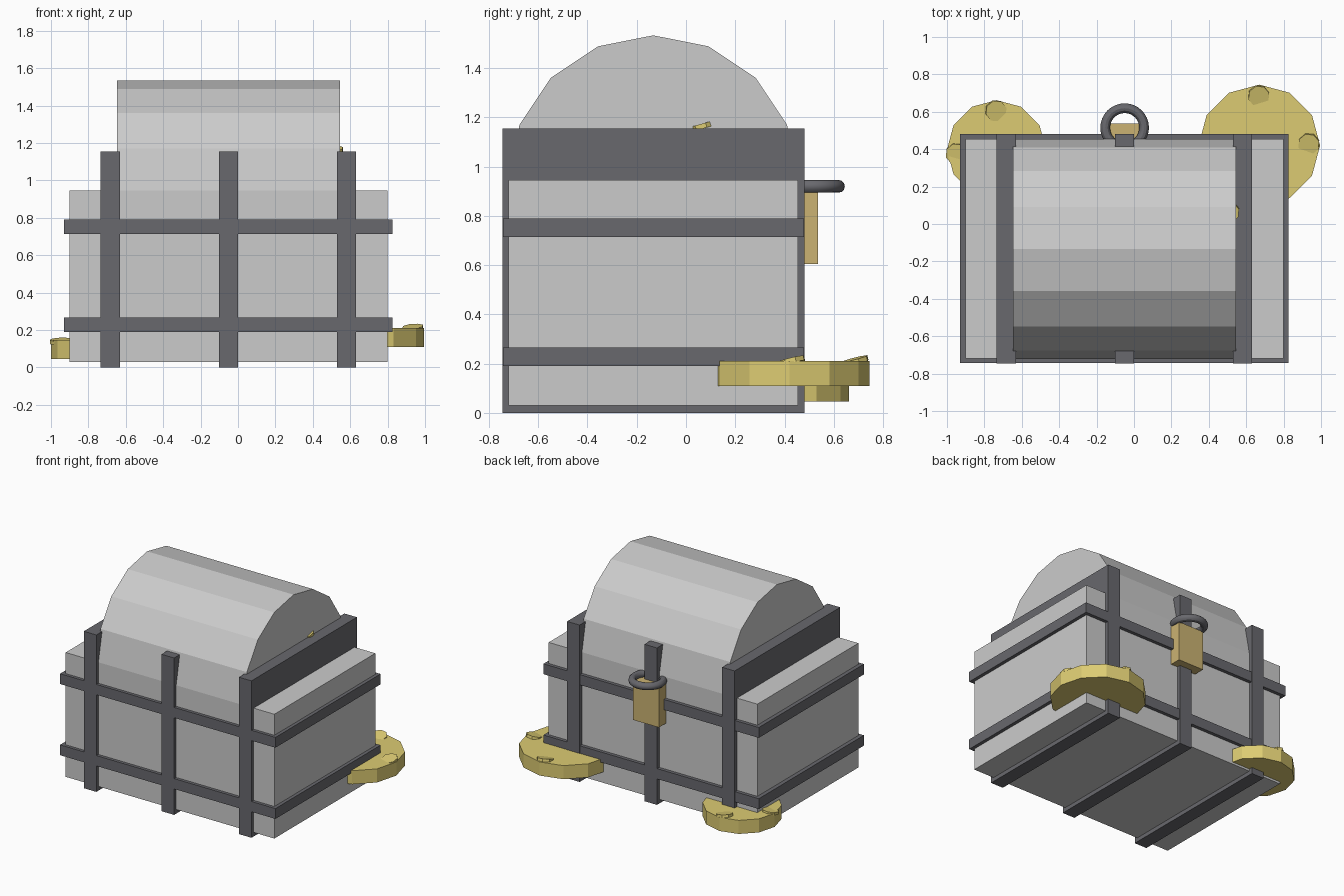
import bpy, math
from mathutils import Matrix

if "Cube" in bpy.data.objects:
    bpy.data.objects.remove(bpy.data.objects["Cube"])


def material(name, rgb):
    m = bpy.data.materials.new(name)
    m.diffuse_color = (*rgb, 1)
    m.use_nodes = True
    m.node_tree.nodes["Principled BSDF"].inputs["Base Color"].default_value = m.diffuse_color
    return m


IRON = material("dark_iron", (0.14, 0.14, 0.155))
BRASS = material("brass", (0.6, 0.45, 0.17))
GOLD = material("gold", (0.72, 0.6, 0.17))


def finish(name, mat):
    ob = bpy.context.object
    ob.name = name
    if mat:
        ob.data.materials.append(mat)
    return ob


def box(name, x, y, z, mat=None):
    """Box from (min, max) ranges."""
    bpy.ops.mesh.primitive_cube_add(size=1)
    ob = finish(name, mat)
    ob.data.transform(Matrix.Translation([sum(r) / 2 for r in (x, y, z)])
                      @ Matrix.Diagonal([r[1] - r[0] for r in (x, y, z)] + [1]))
    return ob


def disc(name, loc, radius, depth, sides, mat, rot=(0, 0, 0)):
    bpy.ops.mesh.primitive_cylinder_add(vertices=sides, radius=radius, depth=depth,
                                        location=loc, rotation=rot)
    return finish(name, mat)


CX, CY = -0.05, -0.133   # chest centre

# chest body
box("chest_body", (-0.9, 0.8), (-0.72, 0.455), (0.03, 0.945))

# barrel lid: half of a 16-sided drum
R = 0.588
arc = [(CY + R * math.cos(i * math.pi / 8), 0.945 + R * math.sin(i * math.pi / 8))
       for i in range(9)]
verts = [(x, y, z) for x in (-0.647, 0.546) for y, z in arc]
faces = [(i, i + 1, i + 10, i + 9) for i in range(8)]
faces += [(0, 9, 17, 8), tuple(range(8, -1, -1)), tuple(range(9, 18))]
mesh = bpy.data.meshes.new("barrel_lid")
mesh.from_pydata(verts, [], faces)
lid = bpy.data.objects.new("barrel_lid", mesh)
bpy.context.collection.objects.link(lid)

# upright straps and the two bands around the body
for i, x in enumerate((-0.683, CX, 0.58)):
    box(f"upright_strap_{i}", (x - 0.051, x + 0.051), (-0.745, 0.482), (0, 1.155), IRON)
for i, z in enumerate((0.228, 0.752)):
    box(f"band_{i}", (-0.929, 0.825), (-0.743, 0.48), (z - 0.038, z + 0.038), IRON)

# padlock on the back
box("padlock_body", (CX - 0.105, CX + 0.105), (0.43, 0.537), (0.605, 0.9), BRASS)
bpy.ops.mesh.primitive_torus_add(location=(CX, 0.515, 0.92), major_radius=0.104,
                                 minor_radius=0.026, major_segments=32, minor_segments=12)
finish("padlock_shackle", IRON)
bpy.ops.object.shade_smooth_by_angle()

# big gold discs at the rear corners
disc("gold_pile_right", (0.67, 0.42, 0.16), 0.325, 0.1, 12, GOLD)
disc("gold_pile_left", (-0.735, 0.397, 0.096), 0.265, 0.1, 12, GOLD)

# loose tilted coins
coins = [(0.667, 0.685, 0.21, 0.26, 0), (0.935, 0.428, 0.21, 0.2, -0.15),
         (-0.738, 0.605, 0.146, 0.2, 0.1), (-0.95, 0.375, 0.14, 0.15, -0.1),
         (0.506, 0.065, 1.163, 0.26, -0.1)]
for i, (x, y, z, rx, ry) in enumerate(coins):
    disc(f"coin_{i}", (x, y, z), 0.058, 0.02, 8, GOLD, (rx, ry, 0.3))
